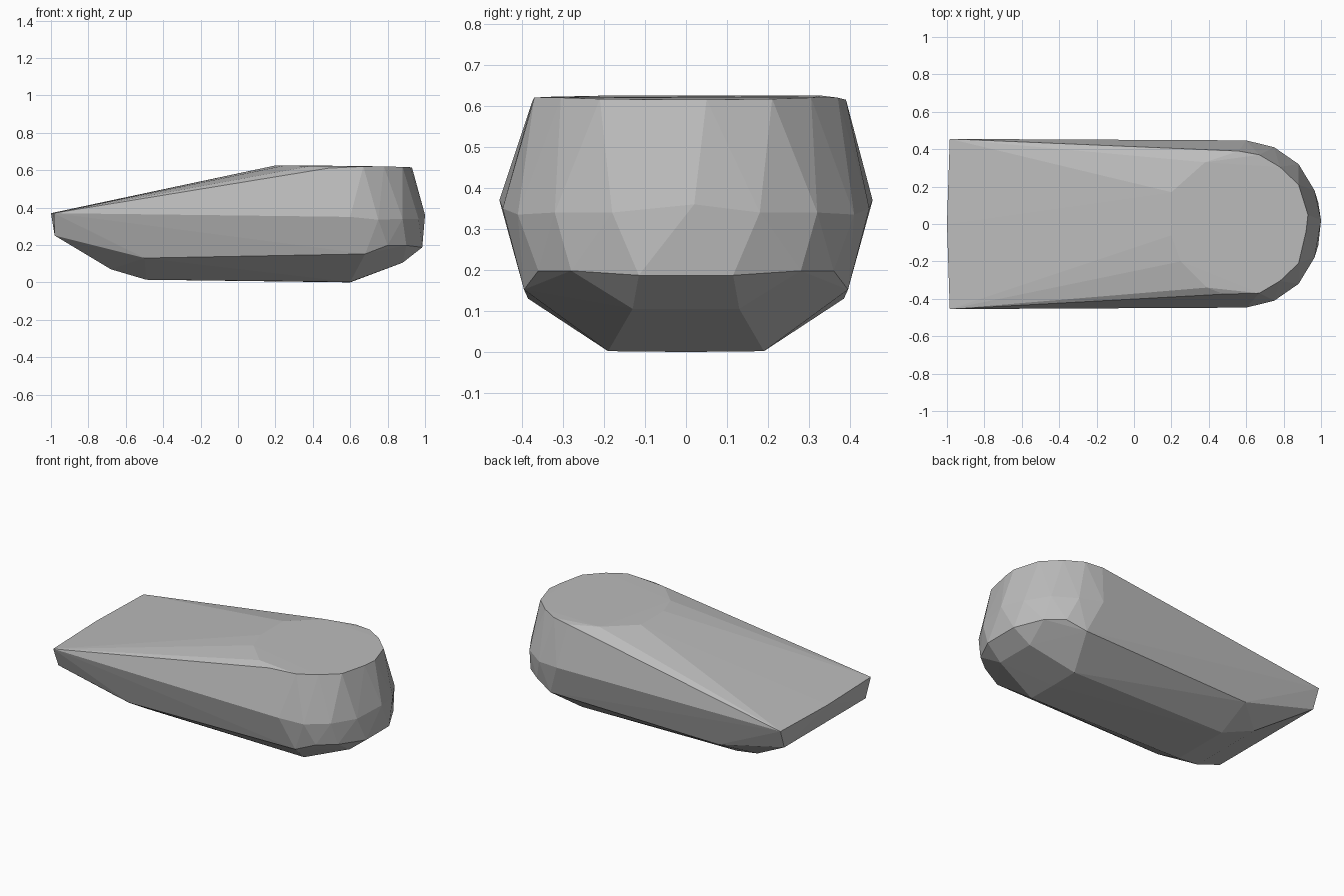
import bpy
import bmesh

cube = bpy.data.objects.get("Cube")
if cube:
    bpy.data.objects.remove(cube, do_unlink=True)

grey = bpy.data.materials.new("plain grey")
grey.use_nodes = True
colour = (0.5, 0.5, 0.5, 1)
grey.diffuse_color = colour
grey.node_tree.nodes["Principled BSDF"].inputs["Base Color"].default_value = colour


def mirrored(points):
    return [(x, s * y, z) for x, y, z in points for s in (-1, 1)]


# Flat top: rounded nose rim, plus the slightly uneven edge of the ramp
top = mirrored([(0.67, 0.37, 0.62), (0.78, 0.305, 0.62), (0.88, 0.21, 0.617)])
top += [(0.93, 0.05, 0.615), (0.92, -0.04, 0.615), (0.56, 0.39, 0.615), (0.48, -0.375, 0.61),
        (0.20, 0.17, 0.625), (0.38, 0.33, 0.625), (0.20, -0.06, 0.625),
        (0.25, -0.20, 0.625), (0.39, -0.34, 0.622)]

# Widest line around the body, ending at the thin tail
waist = mirrored([(-0.985, 0.455, 0.37), (0.60, 0.447, 0.35), (0.75, 0.41, 0.335),
                  (0.88, 0.32, 0.34), (0.965, 0.18, 0.34)])
waist += [(1.0, 0.02, 0.36), (-1.0, 0, 0.37)]

# Crease between sides and underside
crease = mirrored([(-0.98, 0.41, 0.25), (-0.50, 0.385, 0.13), (0.68, 0.395, 0.152),
                   (0.80, 0.36, 0.198), (0.90, 0.28, 0.198), (0.985, 0.115, 0.187)])

# Narrow flat bottom with a rounded-up nose and tail
bottom = mirrored([(-0.68, 0.25, 0.07), (-0.49, 0.19, 0.014), (0.60, 0.19, 0.002),
                   (0.88, 0.13, 0.105)])
bottom += [(0.60, 0, 0)]

# Wrap the outline rows in one faceted shell
bm = bmesh.new()
for p in top + waist + crease + bottom:
    bm.verts.new(p)
result = bmesh.ops.convex_hull(bm, input=bm.verts[:])
loose = [v for v in bm.verts if not v.link_faces]
bmesh.ops.delete(bm, geom=loose, context="VERTS")
bmesh.ops.recalc_face_normals(bm, faces=bm.faces[:])

mesh = bpy.data.meshes.new("wedge_body")
bm.to_mesh(mesh)
bm.free()
mesh.materials.append(grey)
body = bpy.data.objects.new("wedge_body", mesh)
bpy.context.collection.objects.link(body)
